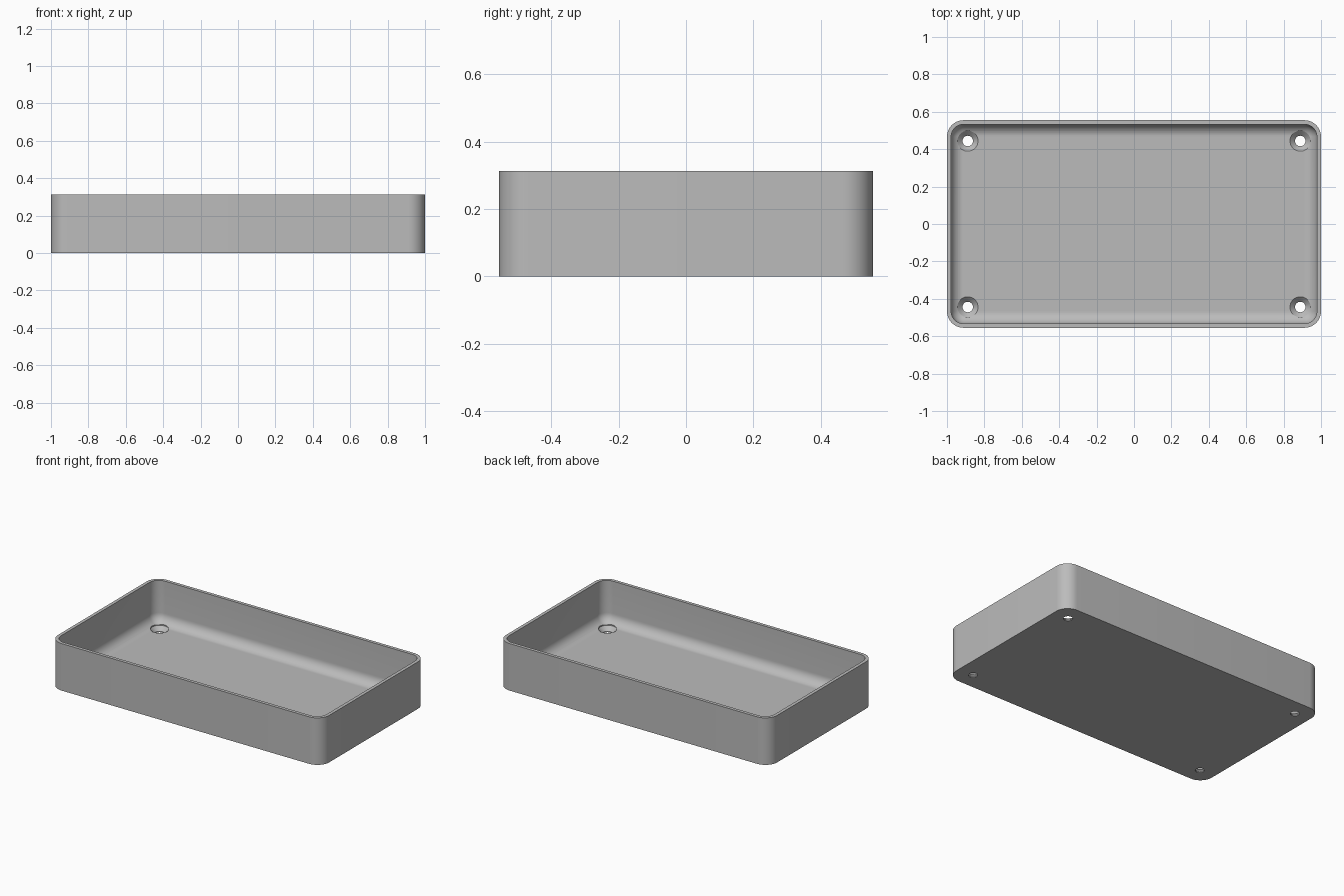
import bpy, bmesh
from math import sin, cos, pi, radians

if "Cube" in bpy.data.objects:
    bpy.data.objects.remove(bpy.data.objects["Cube"])

HALF_X, HALF_Y, HEIGHT = 1.0, 0.555, 0.313
CORNER, WALL, FLOOR = 0.089, 0.022, 0.033
FILLET = 0.065
HOLE_X, HOLE_Y, HOLE_R, SINK_R = 0.889, 0.444, 0.028, 0.055

grey = bpy.data.materials.new("plain grey")
grey.use_nodes = True
colour = (0.5, 0.5, 0.5, 1)
grey.diffuse_color = colour
grey.node_tree.nodes["Principled BSDF"].inputs["Base Color"].default_value = colour


def make_object(name, bm):
    bmesh.ops.recalc_face_normals(bm, faces=bm.faces)
    mesh = bpy.data.meshes.new(name)
    bm.to_mesh(mesh)
    bm.free()
    mesh.materials.append(grey)
    obj = bpy.data.objects.new(name, mesh)
    bpy.context.collection.objects.link(obj)
    return obj


def loft(bm, rings):
    """Skin a stack of equal rings and cap both ends."""
    rows = [[bm.verts.new(p) for p in ring] for ring in rings]
    for a, b in zip(rows, rows[1:]):
        for i in range(len(a)):
            j = (i + 1) % len(a)
            bm.faces.new((a[i], a[j], b[j], b[i]))
    bm.faces.new(rows[0])
    bm.faces.new(rows[-1])


def rounded_rect(inset, z, steps=12):
    r = CORNER - inset
    points = []
    for quarter, (sx, sy) in enumerate([(1, 1), (-1, 1), (-1, -1), (1, -1)]):
        for k in range(steps + 1):
            a = (quarter + k / steps) * pi / 2
            points.append((sx * (HALF_X - CORNER) + r * cos(a),
                           sy * (HALF_Y - CORNER) + r * sin(a), z))
    return points


def circle(x, y, r, z, sides=32):
    return [(x + r * cos(2 * pi * i / sides), y + r * sin(2 * pi * i / sides), z)
            for i in range(sides)]


# Tray shell: outer wall, rim, inner wall, and rounded join to the floor
profile = [(0, 0), (0, HEIGHT), (WALL, HEIGHT)]
for k in range(11):
    a = k / 10 * pi / 2
    profile.append((WALL + FILLET * (1 - cos(a)), FLOOR + FILLET * (1 - sin(a))))
bm = bmesh.new()
loft(bm, [rounded_rect(inset, z) for inset, z in profile])
tray = make_object("tray", bm)

# Countersunk screw holes in the four corners
bm = bmesh.new()
sink_z = FLOOR - (SINK_R - HOLE_R)
for sx in (-1, 1):
    for sy in (-1, 1):
        x, y = sx * HOLE_X, sy * HOLE_Y
        loft(bm, [circle(x, y, r, z) for r, z in
                  [(HOLE_R, -0.05), (HOLE_R, sink_z), (SINK_R, FLOOR), (SINK_R, 0.15)]])
cutter = make_object("screw_hole_cutter", bm)
cutter.hide_render = True

cut = tray.modifiers.new("screw holes", 'BOOLEAN')
cut.operation = 'DIFFERENCE'
cut.solver = 'EXACT'
cut.object = cutter
bpy.ops.object.select_all(action='DESELECT')
bpy.context.view_layer.objects.active = tray
tray.select_set(True)
bpy.ops.object.modifier_apply(modifier=cut.name)
bpy.data.objects.remove(cutter)
bpy.ops.object.shade_smooth_by_angle(angle=radians(30))
